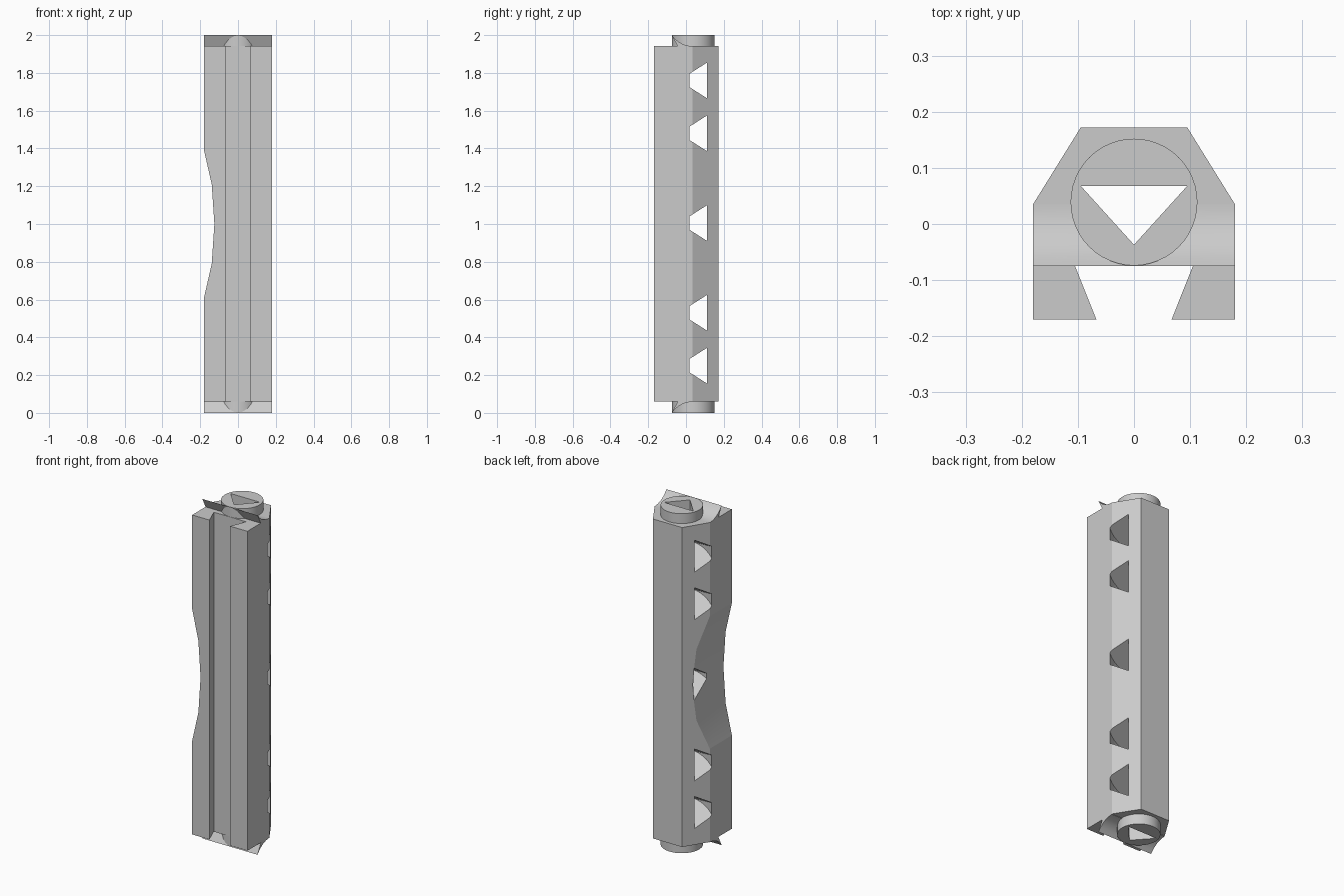
import bpy, bmesh, math
from mathutils import Vector

cube = bpy.data.objects.get("Cube")
if cube:
    bpy.data.objects.remove(cube, do_unlink=True)

grey = bpy.data.materials.new("plain_grey")
grey.use_nodes = True
grey.diffuse_color = (0.6, 0.6, 0.6, 1)
grey.node_tree.nodes["Principled BSDF"].inputs["Base Color"].default_value = (0.6, 0.6, 0.6, 1)


def prism(name, points, axis, low, high):
    """Extrude a 2D profile along an axis (profile uses the other two axes in order)."""
    bm = bmesh.new()
    verts = []
    for p in points:
        co = list(p)
        co.insert(axis, low)
        verts.append(bm.verts.new(co))
    face = bm.faces.new(verts)
    new = bmesh.ops.extrude_face_region(bm, geom=[face])["geom"]
    shift = Vector((0, 0, 0))
    shift[axis] = high - low
    bmesh.ops.translate(bm, vec=shift, verts=[v for v in new if isinstance(v, bmesh.types.BMVert)])
    bmesh.ops.recalc_face_normals(bm, faces=bm.faces)
    mesh = bpy.data.meshes.new(name)
    bm.to_mesh(mesh)
    bm.free()
    mesh.materials.append(grey)
    obj = bpy.data.objects.new(name, mesh)
    bpy.context.collection.objects.link(obj)
    return obj


def combine(target, tool, operation):
    """Apply a boolean and discard the tool."""
    mod = target.modifiers.new("bool", 'BOOLEAN')
    mod.operation, mod.object, mod.solver = operation, tool, 'EXACT'
    bpy.context.view_layer.objects.active = target
    bpy.ops.object.modifier_apply(modifier=mod.name)
    bpy.data.objects.remove(tool, do_unlink=True)


# main column with chamfered back and dovetail groove in front
half = [(0.105, -0.075), (0.067, -0.17), (0.18, -0.17), (0.18, 0.035), (0.095, 0.172)]
profile = half + [(-x, y) for x, y in reversed(half)]
body = prism("grooved_column", profile, 2, 0.06, 1.942)

# round core that stands proud at both ends
R, CY = 0.113, 0.039
circle = [(R * math.cos(a), CY + R * math.sin(a))
          for a in (2 * math.pi * i / 48 for i in range(48))]
combine(body, prism("round_core", circle, 2, 0, 2), 'UNION')

# sharp curved lips across each end
lip = [(-0.045, 1.93), (-0.045, 1.942), (-0.075, 2.0)]
for i in range(1, 13):
    t = 1 - i / 12
    lip.append((0.035 - 0.11 * t, 1.942 + 0.131 - math.sqrt(0.131 ** 2 - (0.11 * t) ** 2) * 1.0))
lip.append((0.035, 1.93))
for name, pts in (("top_lip", lip), ("bottom_lip", [(y, 2 - z) for y, z in lip])):
    combine(body, prism(name, pts, 0, -0.18, 0.18), 'UNION')

# shallow scoop in the right side
scoop = [(-0.18, 0.61), (-0.139, 0.79), (-0.125, 1.0), (-0.139, 1.21), (-0.18, 1.39),
         (-0.3, 1.39), (-0.3, 0.61)]
combine(body, prism("scoop_cutter", scoop, 1, -0.3, 0.3), 'DIFFERENCE')

# triangular bore along the whole length
combine(body, prism("bore_cutter", [(-0.095, 0.068), (0.095, 0.068), (0, -0.037)], 2, -0.1, 2.1),
        'DIFFERENCE')

# triangular cross vents, rounded toward the front
ARC = 0.322
for z in (0.25, 0.53, 1.005, 1.48, 1.76):
    vent = prism("vent_cutter", [(-0.037, z), (0.112, z - 0.095), (0.112, z + 0.095)], 0, -0.24, 0.24)
    arc = [(x, ARC - 0.037 - math.sqrt(ARC ** 2 - x ** 2))
           for x in (0.25 * i / 10 for i in range(-10, 11))]
    limit = prism("vent_limit", arc + [(0.25, 0.2), (-0.25, 0.2)], 2, z - 0.2, z + 0.2)
    combine(vent, limit, 'INTERSECT')
    combine(body, vent, 'DIFFERENCE')

# smooth only the gentle curves
bpy.ops.object.select_all(action='DESELECT')
body.select_set(True)
bpy.context.view_layer.objects.active = body
bpy.ops.object.shade_smooth_by_angle(angle=math.radians(12))
